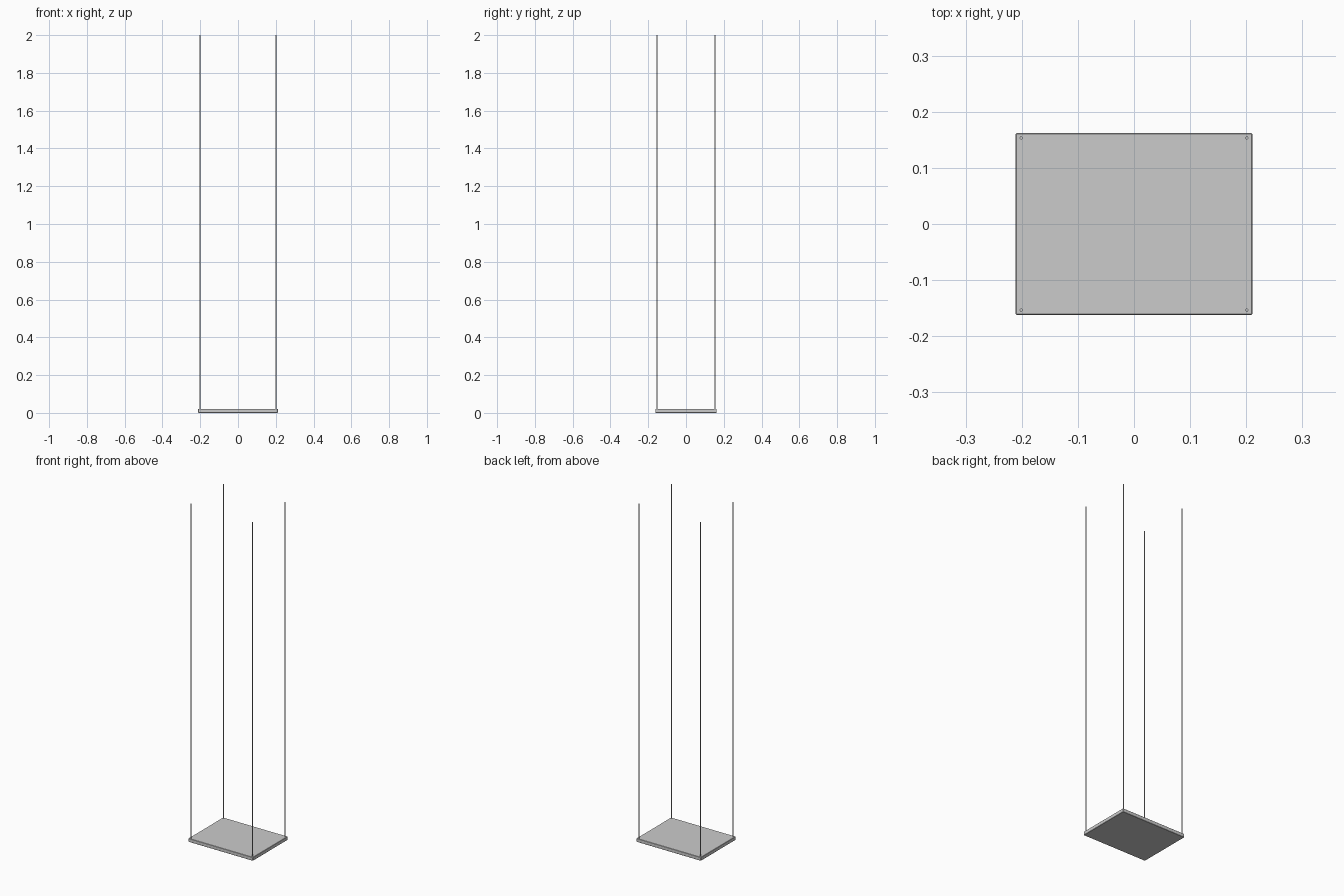
import bpy

if "Cube" in bpy.data.objects:
    bpy.data.objects.remove(bpy.data.objects["Cube"])

HALF_X, HALF_Y, THICK = 0.211, 0.162, 0.021
ROPE_X, ROPE_Y, ROPE_R = 0.201, 0.1535, 0.0028
TOP = 2.0

# Flat seat board with a very fine edge bevel
bpy.ops.mesh.primitive_cube_add(size=1, location=(0, 0, THICK / 2))
seat = bpy.context.object
seat.name = "seat_board"
seat.scale = (2 * HALF_X, 2 * HALF_Y, THICK)
bpy.ops.object.transform_apply(location=False, rotation=False, scale=True)
bevel = seat.modifiers.new("edge_bevel", 'BEVEL')
bevel.width = 0.0015
bevel.segments = 1


def add_rope(name, x, y):
    """Thin vertical rope rising from inside the board."""
    z0 = THICK * 0.5
    bpy.ops.mesh.primitive_cylinder_add(
        vertices=12, radius=ROPE_R, depth=TOP - z0,
        location=(x, y, (TOP + z0) / 2))
    bpy.context.object.name = name
    bpy.ops.object.shade_smooth_by_angle()


# Four corner ropes
for side, sx in (("left", -1), ("right", 1)):
    for end, sy in (("front", -1), ("back", 1)):
        add_rope(f"{end}_{side}_rope", sx * ROPE_X, sy * ROPE_Y)
